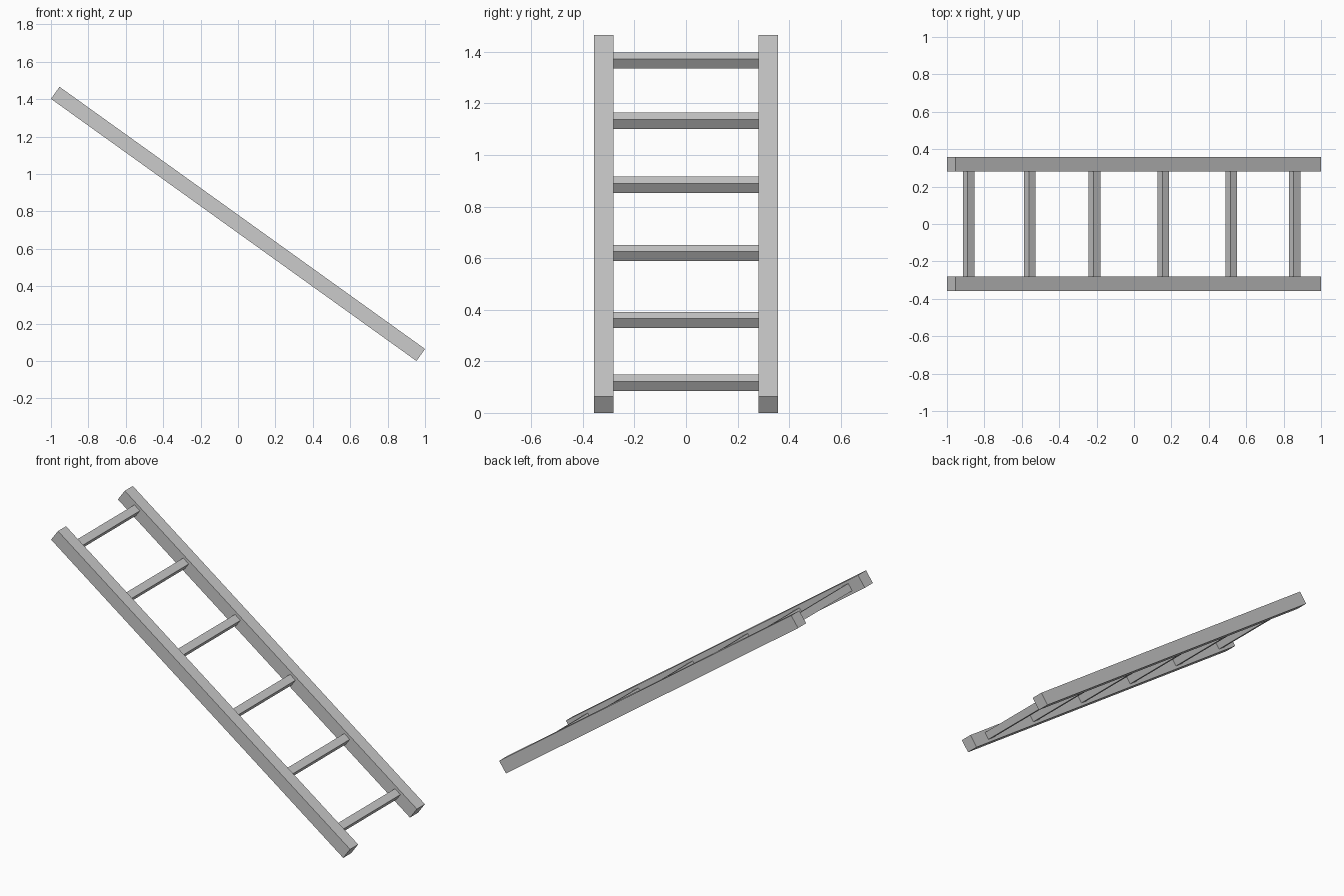
import bpy
import math
from mathutils import Vector

if "Cube" in bpy.data.objects:
    bpy.data.objects.remove(bpy.data.objects["Cube"])

TILT = math.radians(35.65)      # lean of the ladder, descending toward +x
CENTRE_Z = 0.733
RAIL_LENGTH, RAIL_WIDTH, RAIL_DEPTH = 2.405, 0.077, 0.079
RAIL_Y = 0.319
RUNG_SIZE = 0.045
RUNG_SPAN = 0.57                # ends sit slightly inside the rails


def tilted_box(name, along, y, size):
    """Box aligned with the ladder, placed by its distance along the slope."""
    location = Vector((along * math.cos(TILT), y, CENTRE_Z - along * math.sin(TILT)))
    bpy.ops.mesh.primitive_cube_add(size=1, location=location, rotation=(0, TILT, 0))
    obj = bpy.context.object
    obj.name = name
    obj.scale = size
    bpy.ops.object.transform_apply(location=False, rotation=False, scale=True)
    return obj


# Side rails
for label, side in (("front", -1), ("back", 1)):
    tilted_box(f"{label}_rail", 0, side * RAIL_Y, (RAIL_LENGTH, RAIL_WIDTH, RAIL_DEPTH))

# Rungs, slightly unevenly spaced, from top to bottom
for i, along in enumerate((-1.088, -0.686, -0.260, 0.193, 0.640, 1.057), 1):
    tilted_box(f"rung_{i}", along, 0, (RUNG_SIZE, RUNG_SPAN, RUNG_SIZE))
